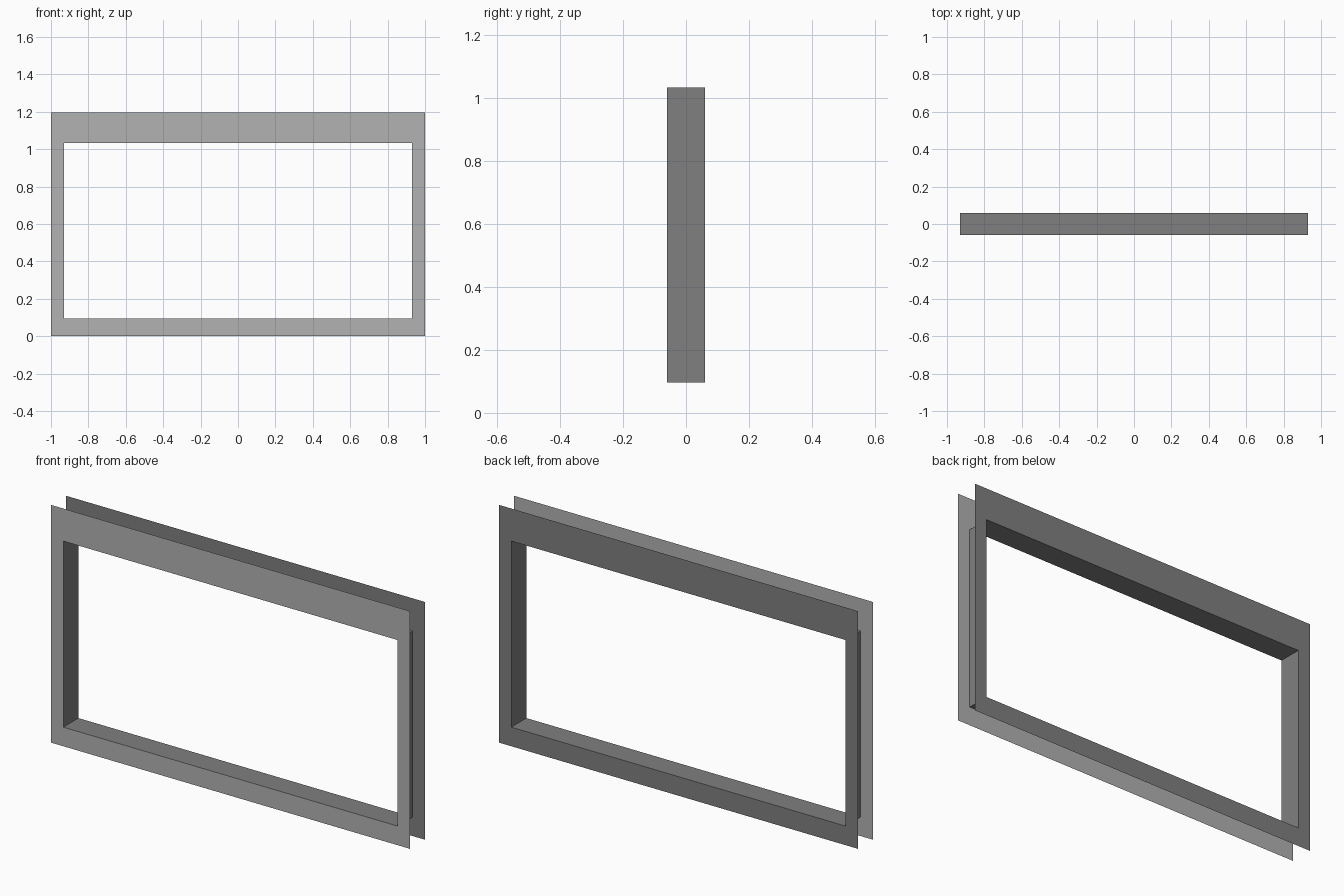
import bpy
import bmesh

cube = bpy.data.objects.get("Cube")
if cube:
    bpy.data.objects.remove(cube, do_unlink=True)

HALF_W, HEIGHT = 1.0, 1.197             # outer rectangle
IN_W, IN_LOW, IN_TOP = 0.931, 0.096, 1.033   # opening
HALF_D = 0.06                           # half the gap between the two sheets


def make_material(name, grey):
    mat = bpy.data.materials.new(name)
    mat.use_nodes = True
    colour = (grey, grey, grey, 1.0)
    mat.diffuse_color = colour
    mat.node_tree.nodes["Principled BSDF"].inputs["Base Color"].default_value = colour
    return mat


def rectangle(bm, half_w, low, top, y):
    """Four corners, counter-clockwise as seen from the front."""
    corners = ((-half_w, low), (half_w, low), (half_w, top), (-half_w, top))
    return [bm.verts.new((x, y, z)) for x, z in corners]


def bridge(name, first, second, mat, flip=False):
    """Join two rectangles with a ring of four flat faces."""
    bm = bmesh.new()
    a, b = rectangle(bm, *first), rectangle(bm, *second)
    for i in range(4):
        j = (i + 1) % 4
        bm.faces.new((a[i], a[j], b[j], b[i]))
    if flip:
        bmesh.ops.reverse_faces(bm, faces=bm.faces[:])
    mesh = bpy.data.meshes.new(name)
    bm.to_mesh(mesh)
    bm.free()
    mesh.materials.append(mat)
    obj = bpy.data.objects.new(name, mesh)
    bpy.context.collection.objects.link(obj)
    return obj


light_grey = make_material("light grey", 0.448)
dark_grey = make_material("dark grey", 0.214)

outer = (HALF_W, 0.0, HEIGHT)
inner = (IN_W, IN_LOW, IN_TOP)

# Thin trim sheets on the front and the back
bridge("front_trim", (*outer, -HALF_D), (*inner, -HALF_D), light_grey)
bridge("back_trim", (*outer, HALF_D), (*inner, HALF_D), dark_grey, flip=True)

# Lining of the opening, between the two sheets
bridge("opening_lining", (*inner, -HALF_D), (*inner, HALF_D), dark_grey, flip=True)
